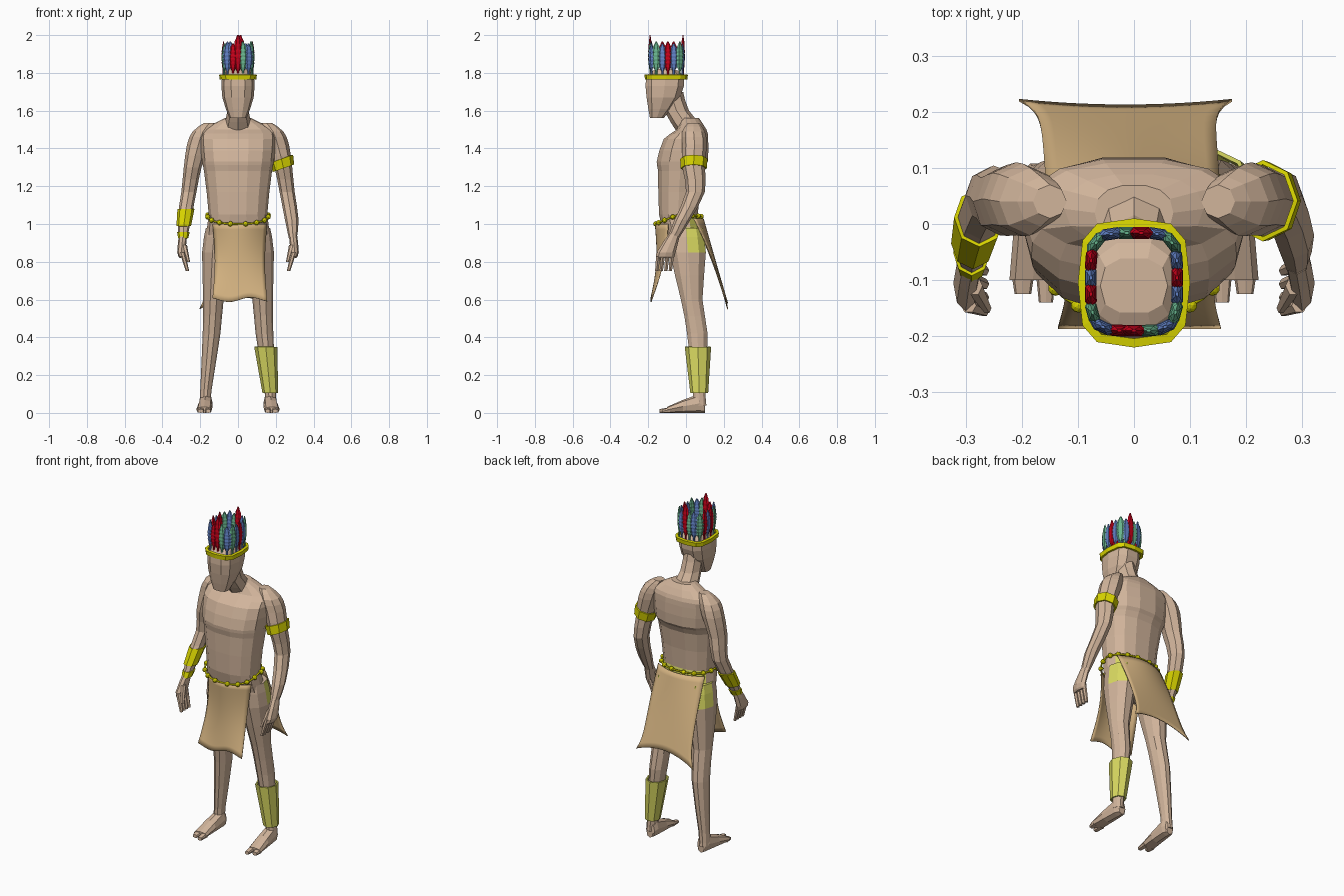
import bpy, bmesh, math
from mathutils import Matrix, Vector

if "Cube" in bpy.data.objects:
    bpy.data.objects.remove(bpy.data.objects["Cube"], do_unlink=True)


def material(name, red, green, blue):
    mat = bpy.data.materials.new(name)
    mat.use_nodes = True
    mat.diffuse_color = (red, green, blue, 1)
    shader = mat.node_tree.nodes["Principled BSDF"]
    shader.inputs["Base Color"].default_value = mat.diffuse_color
    return mat


SKIN = material("skin", .64, .46, .33)
CLOTH = material("tan cloth", .66, .45, .22)
GOLD = material("gold", .7, .67, 0)
PALE = material("pale yellow", .7, .7, .12)
RED = material("red feather", .57, 0, .01)
BLUE = material("blue feather", .12, .22, .56)
GREEN = material("green feather", .14, .46, .27)


def finish(name, bm, mat):
    bmesh.ops.recalc_face_normals(bm, faces=bm.faces)
    mesh = bpy.data.meshes.new(name)
    bm.to_mesh(mesh)
    bm.free()
    mesh.materials.append(mat)
    obj = bpy.data.objects.new(name, mesh)
    bpy.context.collection.objects.link(obj)
    return obj


def bridge(bm, rows, closed):
    """Fill quads between neighbouring rows of vertices."""
    for low, high in zip(rows, rows[1:]):
        for i in range(len(low) if closed else len(low) - 1):
            j = (i + 1) % len(low)
            bm.faces.new((low[i], low[j], high[j], high[i]))


def refine(keys):
    """Add a smooth in-between ring after each key ring."""
    keys = [Vector(key) for key in keys]
    rings = []
    for i, here in enumerate(keys[:-1]):
        before, after = keys[max(i - 1, 0)], keys[i + 1]
        beyond = keys[min(i + 2, len(keys) - 1)]
        rings += [here, (9 * (here + after) - before - beyond) / 16]
    return rings + [keys[-1]]


def squash(value, power):
    return math.copysign(abs(value) ** power, value)


def oval(angle, power):
    """Point on a unit superellipse; a lower power is boxier."""
    return squash(math.cos(angle), power), squash(math.sin(angle), power)


def loft(name, rings, mat, sides=8, power=1, side=1, lying=False, wall=0, tilt=0):
    """Skin over rings of x, y, z and two radii; a wall leaves the ends open."""
    bm = bmesh.new()
    rows = []
    for x, y, z, wide, deep in rings:
        row = []
        for i in range(sides):
            u, v = oval(math.tau * i / sides, power)
            offset = (0, v * deep) if lying else (v * deep, tilt * u * wide)
            row.append(bm.verts.new((side * (x + u * wide), y + offset[0], z + offset[1])))
        rows.append(row)
    bridge(bm, rows, closed=True)
    if not wall:
        bm.faces.new(rows[0])
        bm.faces.new(rows[-1])
    obj = finish(name, bm, mat)
    if wall:
        obj.modifiers.new("wall", "SOLIDIFY").thickness = wall
    return obj


def central(*keys):
    return refine([(0, *key) for key in keys])


def paint_briefs(obj):
    obj.data.materials.append(PALE)
    for face in obj.data.polygons:
        if .85 < face.center.z < 1.04 and face.center.y > 0:
            face.material_index = 1


def section(rings, z):
    """Limb cross-section at a given height."""
    for upper, lower in zip(rings, rings[1:]):
        if upper[2] >= z >= lower[2]:
            return upper + (lower - upper) * (upper[2] - z) / (upper[2] - lower[2])


def cuff(name, limb, mat, bottom, top, gap, flare=0, side=1, tilt=0):
    """Open band that follows the limb it is worn on."""
    low = section(limb, bottom) + Vector((0, 0, 0, gap, gap))
    high = section(limb, top) + Vector((0, 0, 0, gap + flare, gap + flare))
    loft(name, [low, high], mat, side=side, wall=.008, tilt=tilt)


# Torso, neck and head
torso = loft("torso", central(
    (0, .85, .12, .08), (-.01, .93, .17, .1), (-.04, 1.05, .155, .105), (-.03, 1.28, .18, .12),
    (-.02, 1.33, .19, .138), (0, 1.45, .2, .12), (.03, 1.5, .18, .08), (.02, 1.56, .07, .05)),
    SKIN, sides=14, power=.85)
paint_briefs(torso)
loft("neck", central((.03, 1.49, .08, .08), (-.05, 1.6, .056, .066), (-.08, 1.7, .055, .065)), SKIN)
loft("head", central((-.155, 1.56, .045, .037), (-.12, 1.67, .083, .092),
                     (-.11, 1.78, .085, .105), (-.11, 1.82, .06, .05)), SKIN, sides=10, power=.75)

# Arms, hands, legs and feet, built once per side
ARM = refine([(.15, .04, 1.535, .03, .03), (.185, .04, 1.49, .055, .06), (.21, .045, 1.42, .06, .065),
              (.24, .04, 1.3, .047, .06), (.26, .05, 1.17, .04, .05),
              (.285, -.02, 1.02, .036, .042), (.29, -.07, .92, .02, .03)])
PALM = refine([(.29, -.06, .95, .022, .03), (.3, -.105, .85, .022, .05), (.29, -.11, .82, .018, .046)])
LEG = refine([(.1, 0, .98, .07, .09), (.11, .01, .85, .08, .1), (.13, .03, .6, .054, .06),
              (.14, .06, .42, .047, .057), (.17, .07, .12, .03, .035), (.175, .07, .04, .03, .04)])
FOOT = refine([(x, y, high, wide, high) for x, y, wide, high in
               ((.17, .1, .02, .03), (.17, .07, .036, .05), (.18, -.1, .042, .016))])
for side, tag in ((1, "left"), (-1, "right")):
    loft(tag + "_arm", ARM, SKIN, side=side)
    loft(tag + "_palm", PALM, SKIN, side=side)
    for k in range(4):
        y = .024 * k - .145
        finger = refine([(.295, y, .85, .014, .014), (.267, y - .01, .75, .009, .01)])
        loft(f"{tag}_finger_{k + 1}", finger, SKIN, sides=6, side=side)
    thumb = refine([(.285, -.11, .89, .015, .018), (.262, -.15, .8, .008, .01)])
    loft(tag + "_thumb", thumb, SKIN, sides=6, side=side)
    paint_briefs(loft(tag + "_leg", LEG, SKIN, sides=10, side=side))
    loft(tag + "_foot", FOOT, SKIN, side=side, lying=True, power=.8)
    for toe, x, wide, tip in (("big_toe", .157, .018, -.14), ("small_toes", .198, .021, -.125)):
        shape = refine([(x, -.085, .015, wide, .015), (x, tip, .01, wide * .7, .01)])
        loft(f"{tag}_{toe}", shape, SKIN, side=side, lying=True, power=.7)

# Arm bands, wrist bands and shin guard
cuff("left_armband", ARM, GOLD, bottom=1.295, top=1.345, gap=.01, tilt=.35)
cuff("right_wristband", ARM, GOLD, bottom=.99, top=1.08, gap=.007, side=-1)
cuff("right_bracelet", ARM, GOLD, bottom=.925, top=.957, gap=.006, side=-1)
cuff("shin_guard", LEG, PALE, bottom=.105, top=.35, gap=.012, flare=.006)

# Bead belt, dipping at the front
BEADS = 16


def belt_point(step):
    u, v = oval(math.tau * step / BEADS, .85)
    drop = -.05 * v if v < 0 else .01 * v
    return Vector((.163 * u, .122 * v - .04, 1.05 - drop))


bm = bmesh.new()
for i in range(BEADS):
    spot = Matrix.Translation(belt_point(i + .5))
    bmesh.ops.create_icosphere(bm, subdivisions=2, radius=.014, matrix=spot)
finish("belt_beads", bm, GOLD)
curve = bpy.data.curves.new("belt_cord", "CURVE")
curve.dimensions = "3D"
curve.bevel_depth = .005
curve.bevel_resolution = 1
cord = curve.splines.new("POLY")
cord.points.add(2 * BEADS - 1)
for i, point in enumerate(cord.points):
    point.co = (*belt_point(i / 2), 1)
cord.use_cyclic_u = True
curve.materials.append(GOLD)
bpy.context.collection.objects.link(bpy.data.objects.new("belt_cord", curve))


# Loincloth panels: u runs across, v runs down
def panel(name, shape, count=14):
    bm = bmesh.new()
    rows = [[bm.verts.new(shape(2 * i / count - 1, j / count)) for i in range(count + 1)]
            for j in range(count + 1)]
    bridge(bm, rows, closed=False)
    obj = finish(name, bm, CLOTH)
    obj.data.shade_smooth()
    obj.modifiers.new("thickness", "SOLIDIFY").thickness = .005


def front_shape(u, v):
    wrap = .07 * u * u * (1 - v)
    sag = math.sin(math.pi * v)
    y = wrap + .018 * sag - .165 - .022 * v
    return .01 + u * (.145 - .012 * sag), y, 1 - v * (.4 - .012 * math.sin(4 * u))


def back_shape(u, v):
    wrap = u * u * (.05 * (1 - v) ** 2 - .01 * v)
    flare = .035 * v ** 8
    return u * (.155 + flare) - .015 * v, .093 + .12 * v - wrap, 1.03 - v * (.42 + .045 * u * u - .015 * u)


panel("front_loincloth", front_shape)
panel("back_loincloth", back_shape)

# Headband and feather crown
loft("headband", [(0, -.105, 1.765, .097, .112), (0, -.105, 1.79, .1, .115)],
     GOLD, sides=12, power=.6, wall=.016)
COLOURS = {"R": RED, "G": GREEN, "B": BLUE}
ORDER = "RGBGBRBGBRGBGRBRGBR"
BARBS = 14
for i, key in enumerate(ORDER):
    angle = math.tau * i / len(ORDER) - math.pi / 2
    u, v = math.cos(angle), math.sin(angle)
    reach = (u ** 4 + v ** 4) ** -.25
    height = .2 if i in (0, len(ORDER) // 2) else .155 + .01 * (i % 2)
    rings = [(0, 0, -.02, .006, .005), (0, 0, .01, .006, .005)]
    for k in range(BARBS):
        t = k / (BARBS - 1)
        wide = .027 * math.sin(math.pi * (.1 + .87 * t)) ** .6 * (1 if k % 2 else .85)
        rings.append((0, 0, .02 + t * (height - .025), wide, wide * .45))
    rings.append((0, 0, height, .004, .003))
    feather = loft(f"feather_{i + 1}", rings, COLOURS[key], sides=6)
    feather.location = (.077 * u * reach, .087 * v * reach - .103, 1.8)
    feather.rotation_euler.z = math.atan2(v ** 3, u ** 3) + math.pi / 2
